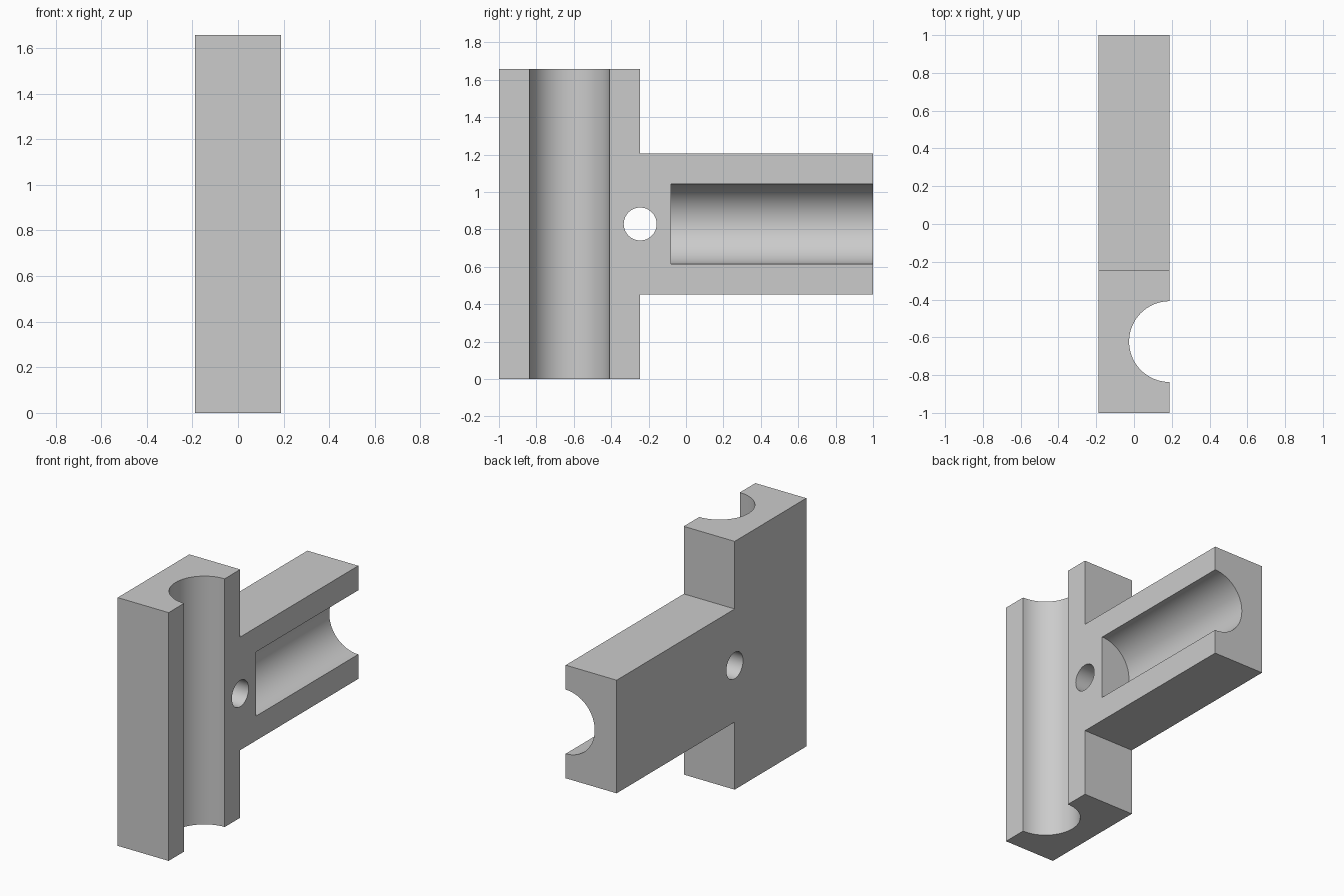
import bpy
import bmesh
from math import pi, radians
from mathutils import Matrix

default = bpy.data.objects.get("Cube")
if default:
    bpy.data.objects.remove(default, do_unlink=True)

HALF = 0.188              # half thickness
TOP = 1.657               # full height
MID = TOP / 2             # centre line of the arm
WIDTH = 0.755             # width of the upright and of the arm
INNER = -1 + WIDTH        # back face of the upright
GROOVE = 0.214            # groove radius

grey = bpy.data.materials.new("light grey")
grey.use_nodes = True
colour = (0.6, 0.6, 0.6, 1)
grey.diffuse_color = colour
grey.node_tree.nodes["Principled BSDF"].inputs["Base Color"].default_value = colour


def add_object(name, bm):
    bmesh.ops.recalc_face_normals(bm, faces=bm.faces)
    mesh = bpy.data.meshes.new(name)
    bm.to_mesh(mesh)
    bm.free()
    mesh.materials.append(grey)
    obj = bpy.data.objects.new(name, mesh)
    bpy.context.collection.objects.link(obj)
    return obj


def rod(name, radius, length, centre, angle, axis):
    """Cylinder cutter, turned from the z axis."""
    bm = bmesh.new()
    bmesh.ops.create_cone(
        bm, cap_ends=True, segments=64, radius1=radius, radius2=radius, depth=length,
        matrix=Matrix.Translation(centre) @ Matrix.Rotation(angle, 4, axis))
    obj = add_object(name, bm)
    obj.hide_render = True
    return obj


# T-shaped block: side profile extruded across the thickness
low, high = MID - WIDTH / 2, MID + WIDTH / 2
profile = [(-1, 0), (INNER, 0), (INNER, low), (1, low),
           (1, high), (INNER, high), (INNER, TOP), (-1, TOP)]
bm = bmesh.new()
face = bm.faces.new([bm.verts.new((-HALF, y, z)) for y, z in profile])
result = bmesh.ops.extrude_face_region(bm, geom=[face])
bmesh.ops.translate(bm, vec=(2 * HALF, 0, 0),
                    verts=[v for v in result["geom"] if isinstance(v, bmesh.types.BMVert)])
block = add_object("t_block", bm)

# Upright groove, blind arm groove and through hole
ARM_START, ARM_END = -0.08, 1.2
cutters = [
    rod("upright_groove_cutter", GROOVE, TOP + 0.4, (HALF, -1 + WIDTH / 2, MID), 0, 'Z'),
    rod("arm_groove_cutter", GROOVE, ARM_END - ARM_START,
        (HALF, (ARM_START + ARM_END) / 2, MID), pi / 2, 'X'),
    rod("pin_hole_cutter", 0.088, 1, (0, INNER, MID), pi / 2, 'Y'),
]
bpy.context.view_layer.objects.active = block
for cutter in cutters:
    cut = block.modifiers.new(cutter.name, 'BOOLEAN')
    cut.operation = 'DIFFERENCE'
    cut.solver = 'EXACT'
    cut.object = cutter
    bpy.ops.object.modifier_apply(modifier=cut.name)
    bpy.data.objects.remove(cutter, do_unlink=True)

# Smooth grooves with crisp edges
bpy.ops.object.select_all(action='DESELECT')
block.select_set(True)
bpy.ops.object.shade_smooth_by_angle(angle=radians(30))
